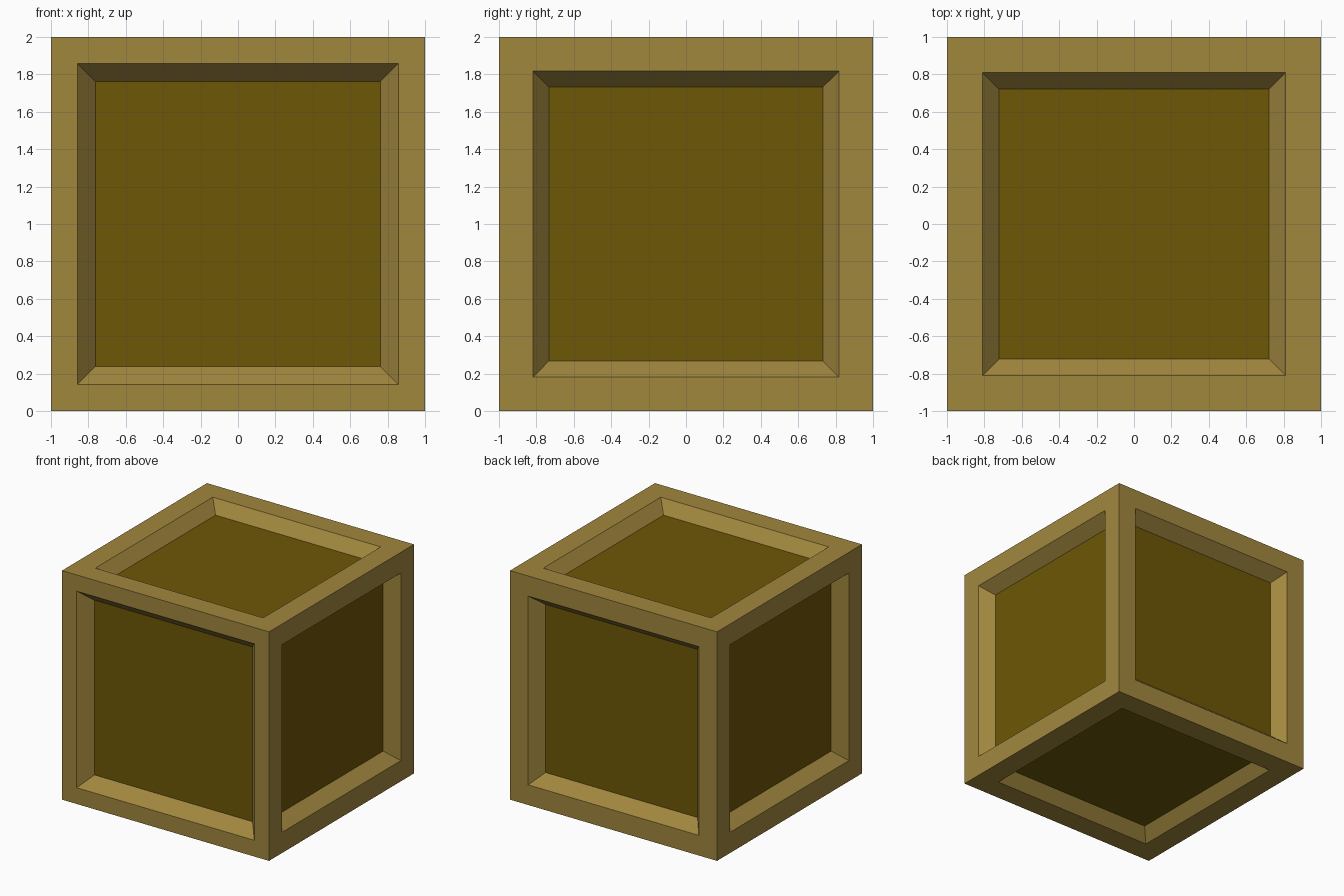
import bpy
import bmesh
from mathutils import Vector

if "Cube" in bpy.data.objects:
    bpy.data.objects.remove(bpy.data.objects["Cube"], do_unlink=True)


def flat_material(name, colour):
    mat = bpy.data.materials.new(name)
    mat.use_nodes = True
    mat.diffuse_color = colour
    mat.node_tree.nodes["Principled BSDF"].inputs["Base Color"].default_value = colour
    return mat


frame_wood = flat_material("light wood frame", (0.358, 0.242, 0.048, 1))
panel_wood = flat_material("dark wood panel", (0.153, 0.096, 0.002, 1))

# Each side: outward direction, frame width, bevel width, panel depth
SIDES = [
    ((0, -1, 0), 0.142, 0.095, 0.11),
    ((0, 1, 0), 0.176, 0.09, 0.11),
    ((1, 0, 0), 0.181, 0.087, 0.11),
    ((-1, 0, 0), 0.181, 0.087, 0.11),
    ((0, 0, 1), 0.189, 0.088, 0.1),
    ((0, 0, -1), 0.2, 0.088, 0.1),
]

# Crate body
bm = bmesh.new()
bmesh.ops.create_cube(bm, size=2)
bmesh.ops.translate(bm, verts=bm.verts, vec=(0, 0, 1))
bm.normal_update()
outer_faces = list(bm.faces)

# Recess a dark panel with sloping borders into every side
for direction, frame, bevel, depth in SIDES:
    face = max(outer_faces, key=lambda f: f.normal.dot(Vector(direction)))
    bmesh.ops.inset_individual(bm, faces=[face], thickness=frame, use_even_offset=True)
    bmesh.ops.inset_individual(bm, faces=[face], thickness=bevel, depth=-depth,
                               use_even_offset=True)
    face.material_index = 1

mesh = bpy.data.meshes.new("crate")
bm.to_mesh(mesh)
bm.free()
mesh.materials.append(frame_wood)
mesh.materials.append(panel_wood)
crate = bpy.data.objects.new("crate", mesh)
bpy.context.collection.objects.link(crate)
